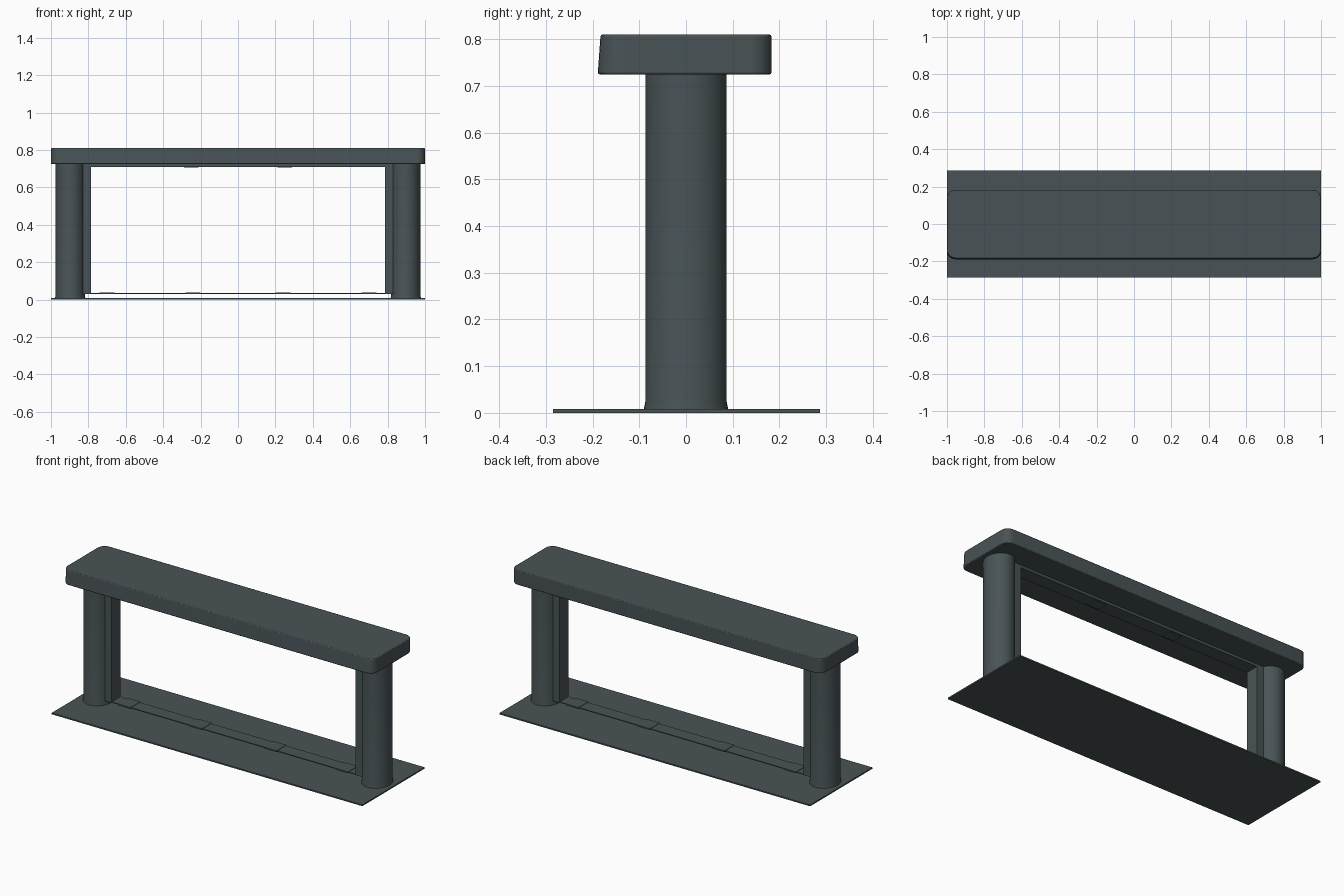
import bpy, bmesh, math

old = bpy.data.objects.get("Cube")
if old:
    bpy.data.objects.remove(old, do_unlink=True)

slate = bpy.data.materials.new("dark slate")
slate.use_nodes = True
COLOR = (0.066, 0.086, 0.093, 1)
slate.diffuse_color = COLOR
slate.node_tree.nodes["Principled BSDF"].inputs["Base Color"].default_value = COLOR


def finish(name, bm, smooth=False):
    mesh = bpy.data.meshes.new(name)
    bm.to_mesh(mesh)
    bm.free()
    mesh.materials.append(slate)
    ob = bpy.data.objects.new(name, mesh)
    bpy.context.collection.objects.link(ob)
    if smooth:
        bpy.ops.object.select_all(action="DESELECT")
        ob.select_set(True)
        bpy.context.view_layer.objects.active = ob
        bpy.ops.object.shade_smooth_by_angle(angle=math.radians(35))
    return ob


def box_mesh(x, y, z):
    """Box from three (low, high) ranges."""
    bm = bmesh.new()
    bmesh.ops.create_cube(bm, size=1)
    for v in bm.verts:
        v.co = [r[0] if c < 0 else r[1] for c, r in zip(v.co, (x, y, z))]
    return bm


def box(name, x, y, z):
    return finish(name, box_mesh(x, y, z))


# Thin floor sheet
box("base_sheet", (-1, 1), (-0.285, 0.287), (0, 0.008))

# Thick top slab with rounded corners and a slightly raked front
bm = box_mesh((-1, 1), (-0.183, 0.183), (0.725, 0.81))
upright = [e for e in bm.edges if abs(e.verts[0].co.z - e.verts[1].co.z) > 0.01]
bmesh.ops.bevel(bm, geom=upright, offset=0.045, segments=6, profile=0.5, affect="EDGES")
for v in bm.verts:
    if v.co.y < -0.1 and v.co.z < 0.75:
        v.co.y -= 0.006
slab = finish("top_slab", bm, smooth=True)
edge = slab.modifiers.new("soft_edges", "BEVEL")
edge.width = 0.004
edge.segments = 2
edge.limit_method = "ANGLE"


# Round column with a small flare at the foot
def column(name, side):
    rings = [(0.004, 1.04), (0.012, 1.03), (0.025, 1.0), (0.73, 1.0)]
    count = 40
    bm = bmesh.new()
    loops = []
    for z, s in rings:
        loops.append([bm.verts.new((side * 0.897 + 0.078 * s * math.cos(a),
                                    0.087 * s * math.sin(a), z))
                      for a in (math.tau * i / count for i in range(count))])
    for low, high in zip(loops, loops[1:]):
        for i in range(count):
            j = (i + 1) % count
            bm.faces.new((low[i], low[j], high[j], high[i]))
    bm.faces.new(loops[0][::-1])
    bm.faces.new(loops[-1])
    finish(name, bm, smooth=True)


# Columns and the inner frame's uprights
for word, side in (("left", 1), ("right", -1)):
    column(word + "_column", side)
    box(word + "_frame_upright", sorted((side * 0.785, side * 0.84)),
        (-0.04, 0.04), (0.03, 0.715))

# Inner frame rails
box("upper_frame_rail", (-0.83, 0.83), (-0.04, 0.04), (0.71, 0.727))
box("lower_frame_rail", (-0.85, 0.85), (-0.04, 0.04), (0.031, 0.036))

# Small clips along the rails
for i, x in enumerate((-0.7, -0.24, 0.24, 0.7)):
    box(f"lower_clip_{i + 1}", (x - 0.04, x + 0.04), (-0.045, 0.045), (0.03, 0.038))
for i, x in enumerate((-0.25, 0.25)):
    box(f"upper_clip_{i + 1}", (x - 0.04, x + 0.04), (-0.03, 0.03), (0.706, 0.712))
